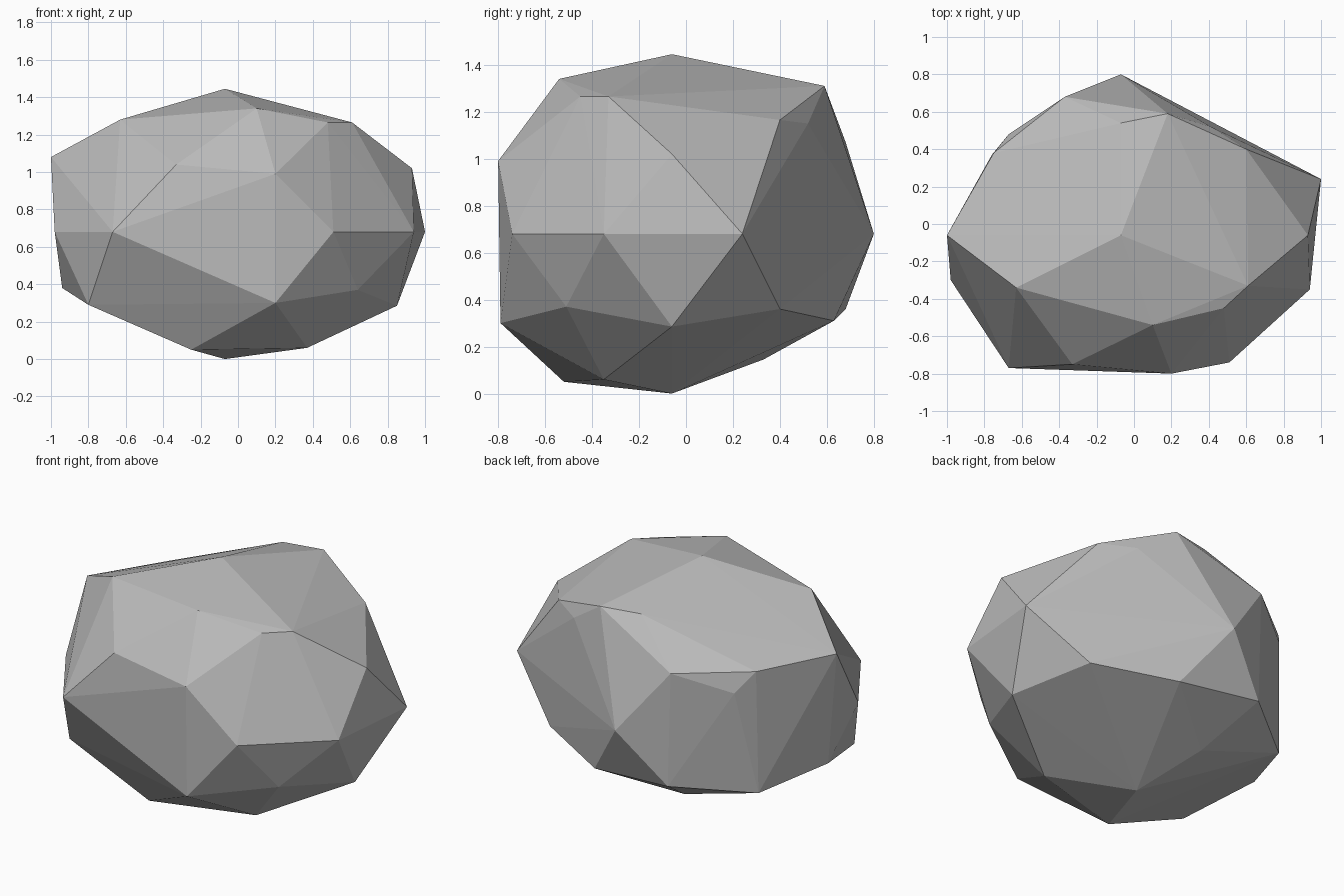
import bpy
import bmesh

# Remove the default object
default_object = bpy.data.objects.get("Cube")
if default_object is not None:
    bpy.data.objects.remove(default_object, do_unlink=True)


def flat_material(name, colour):
    """Create a plain matte material with a single colour."""
    material = bpy.data.materials.new(name)
    material.use_nodes = True
    material.diffuse_color = colour
    shader = material.node_tree.nodes.get("Principled BSDF")
    shader.inputs["Base Color"].default_value = colour
    shader.inputs["Roughness"].default_value = 1
    return material


def convex_stone(name, rings, material):
    """Stretch a faceted skin around rings of corner points."""
    mesh = bpy.data.meshes.new(name)
    stone = bpy.data.objects.new(name, mesh)
    bpy.context.collection.objects.link(stone)

    skin = bmesh.new()
    for ring in rings:
        for corner in ring:
            skin.verts.new(corner)
    hull = bmesh.ops.convex_hull(skin, input=skin.verts[:])

    # Drop any corner that ended up inside the skin
    spare = {item for item in hull["geom_interior"] + hull["geom_unused"]
             if isinstance(item, bmesh.types.BMVert)}
    bmesh.ops.delete(skin, geom=list(spare), context='VERTS')
    bmesh.ops.recalc_face_normals(skin, faces=skin.faces[:])
    for face in skin.faces:
        face.smooth = False
    skin.to_mesh(mesh)
    skin.free()
    mesh.materials.append(material)
    return stone


# Crown: the peak and the corners around it
crown = [
    (-.07, -.06, 1.445), (.1, -.54, 1.34), (.48, -.45, 1.265),
    (.61, -.33, 1.265), (.18, .59, 1.31), (-.07, .54, 1.31),
    (-.63, -.34, 1.28),
]

# Shoulder: the upper ring
shoulder = [
    (.2, -.8, .99), (-.33, -.75, 1.04), (-1, -.06, 1.08),
    (-.75, .38, 1.07), (-.67, .48, .95), (-.37, .68, 1.07),
    (.41, .52, 1.15), (.6, .4, 1.165), (.93, -.06, 1.02),
]

# Waist: the widest ring
waist = [
    (1, .24, .68), (.94, -.35, .68), (.51, -.74, .68),
    (-.67, -.77, .68), (-.98, -.3, .68), (-.07, .8, .68),
]

# Flank: the lower ring
flank = [
    (.2, -.79, .3), (.64, -.51, .37), (.85, -.06, .285),
    (.66, .4, .36), (.19, .63, .31), (-.35, .68, .36),
    (-.76, .37, .31), (-.94, -.06, .38), (-.8, -.52, .29),
]

# Foot: the lowest corners
foot = [
    (-.07, -.06, 0), (.37, -.35, .06), (-.25, -.52, .05),
    (-.22, .33, .145),
]

stone_grey = flat_material("stone grey", (.5, .5, .5, 1))
convex_stone("boulder", [crown, shoulder, waist, flank, foot], stone_grey)
